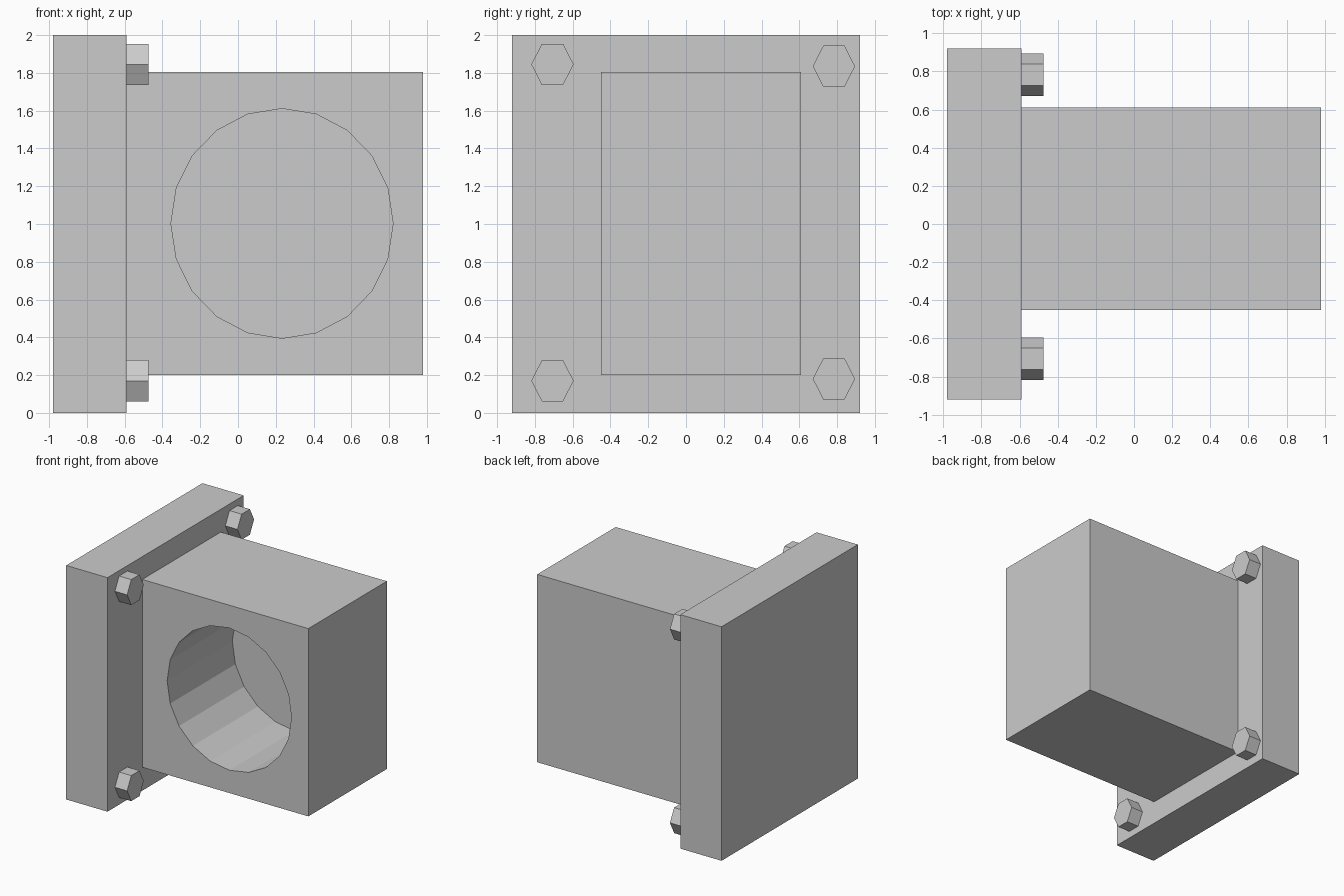
import bpy, bmesh
from math import pi
from mathutils import Matrix, Vector

if "Cube" in bpy.data.objects:
    bpy.data.objects.remove(bpy.data.objects["Cube"], do_unlink=True)

grey = bpy.data.materials.new("plain grey")
grey.use_nodes = True
GREY = (0.6, 0.6, 0.6, 1)
grey.diffuse_color = GREY
grey.node_tree.nodes["Principled BSDF"].inputs["Base Color"].default_value = GREY


def finish(name, bm):
    bmesh.ops.recalc_face_normals(bm, faces=bm.faces)
    mesh = bpy.data.meshes.new(name)
    bm.to_mesh(mesh)
    bm.free()
    mesh.materials.append(grey)
    obj = bpy.data.objects.new(name, mesh)
    bpy.context.scene.collection.objects.link(obj)
    return obj


def box(name, low, high):
    low, high = Vector(low), Vector(high)
    bm = bmesh.new()
    place = Matrix.Translation((low + high) / 2) @ Matrix.Diagonal((high - low).to_4d())
    bmesh.ops.create_cube(bm, size=1, matrix=place)
    return finish(name, bm)


def prism(name, sides, centre, scale, turn):
    # Unit cylinder along z, turned to its axis, then scaled in world axes
    bm = bmesh.new()
    place = Matrix.Translation(centre) @ Matrix.Diagonal((*scale, 1)) @ turn
    bmesh.ops.create_cone(bm, cap_ends=True, segments=sides, radius1=1, radius2=1,
                          depth=1, matrix=place)
    return finish(name, bm)


# Mounting plate and housing block
box("mounting_plate", (-0.98, -0.92, 0), (-0.59, 0.92, 2))
block = box("housing_block", (-0.595, -0.45, 0.2), (0.98, 0.61, 1.805))

# Blind, slightly oval bore from the front
along_y = Matrix.Rotation(pi / 2, 4, 'X')
cutter = prism("bore_cutter", 20, (0.233, -0.07, 1.003), (0.588, 1, 0.608), along_y)
cutter.hide_render = True
cutter.hide_viewport = True
cutter.display_type = 'WIRE'
cut = block.modifiers.new("bore", 'BOOLEAN')
cut.operation = 'DIFFERENCE'
cut.solver = 'EXACT'
cut.object = cutter

# Hexagonal bolt heads at the plate corners, one point upward
along_x = Matrix.Rotation(pi / 2, 4, 'Y')
for side, y, heights in (("front", -0.707, (0.17, 1.845)), ("back", 0.783, (0.18, 1.835))):
    for level, z in zip(("lower", "upper"), heights):
        prism(f"{side}_{level}_bolt", 6, (-0.535, y, z), (0.12, 0.112, 0.126), along_x)
